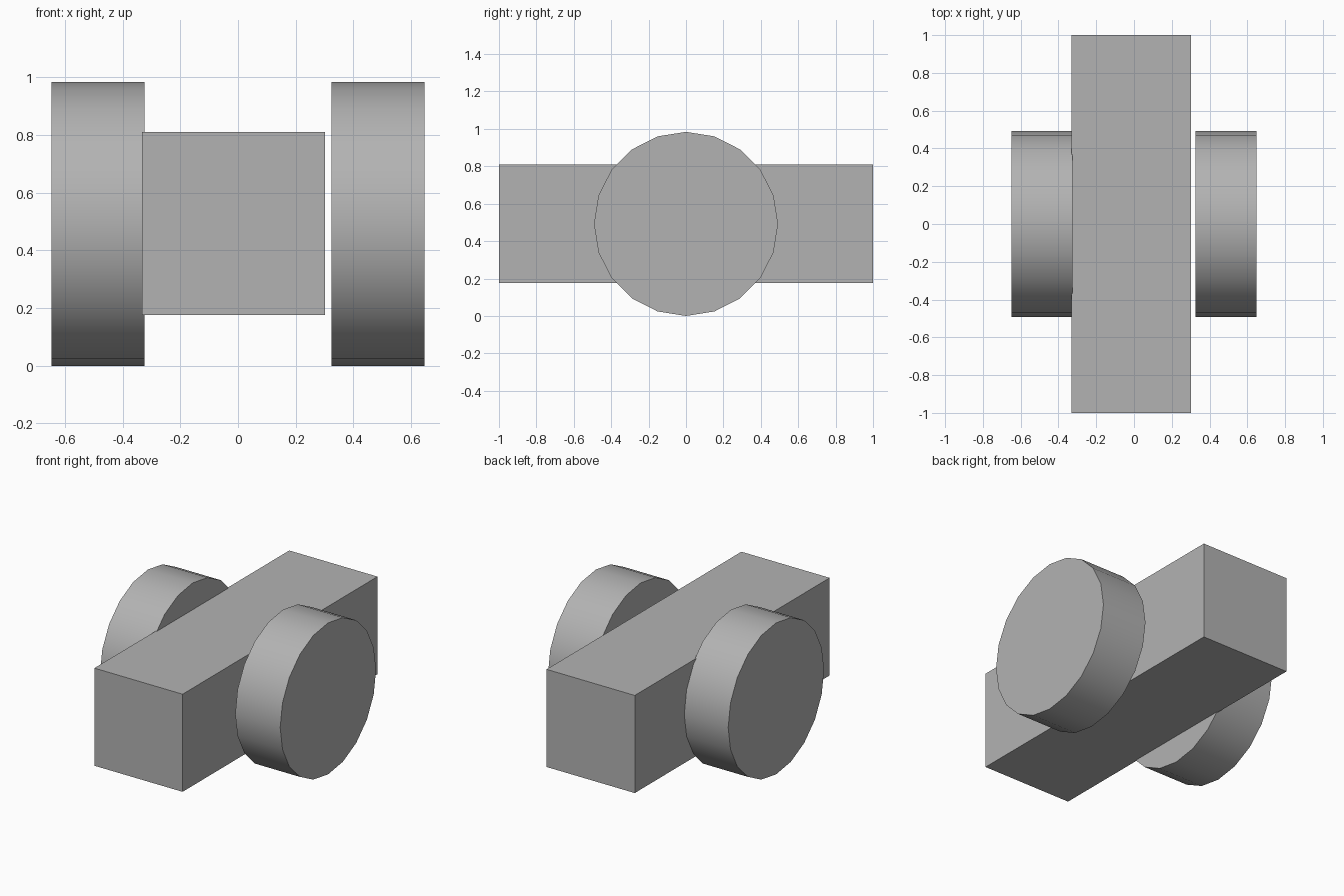
import bpy
import math

cube = bpy.data.objects.get("Cube")
if cube:
    bpy.data.objects.remove(cube, do_unlink=True)

# Single plain grey
grey = bpy.data.materials.new("plain_grey")
grey.use_nodes = True
color = (0.45, 0.45, 0.45, 1)
grey.diffuse_color = color
grey.node_tree.nodes["Principled BSDF"].inputs["Base Color"].default_value = color

RADIUS = 0.492
WHEEL_WIDTH = 0.323


def finish(name):
    obj = bpy.context.object
    obj.name = name
    obj.data.materials.append(grey)
    bpy.ops.object.transform_apply(location=False, rotation=True, scale=True)
    return obj


# Long rectangular body, slightly off centre between the wheels
bpy.ops.mesh.primitive_cube_add(size=1, location=(-0.015, 0, 0.493))
bpy.context.object.scale = (0.634, 2, 0.634)
finish("body")

# Twenty-sided wheels with a vertex at the top
for name, side in (("left_wheel", 1), ("right_wheel", -1)):
    bpy.ops.mesh.primitive_cylinder_add(
        vertices=20, radius=RADIUS, depth=WHEEL_WIDTH,
        location=(side * 0.486, 0, RADIUS), rotation=(0, math.pi / 2, 0))
    finish(name)
    bpy.ops.object.shade_smooth_by_angle(angle=math.radians(30))
